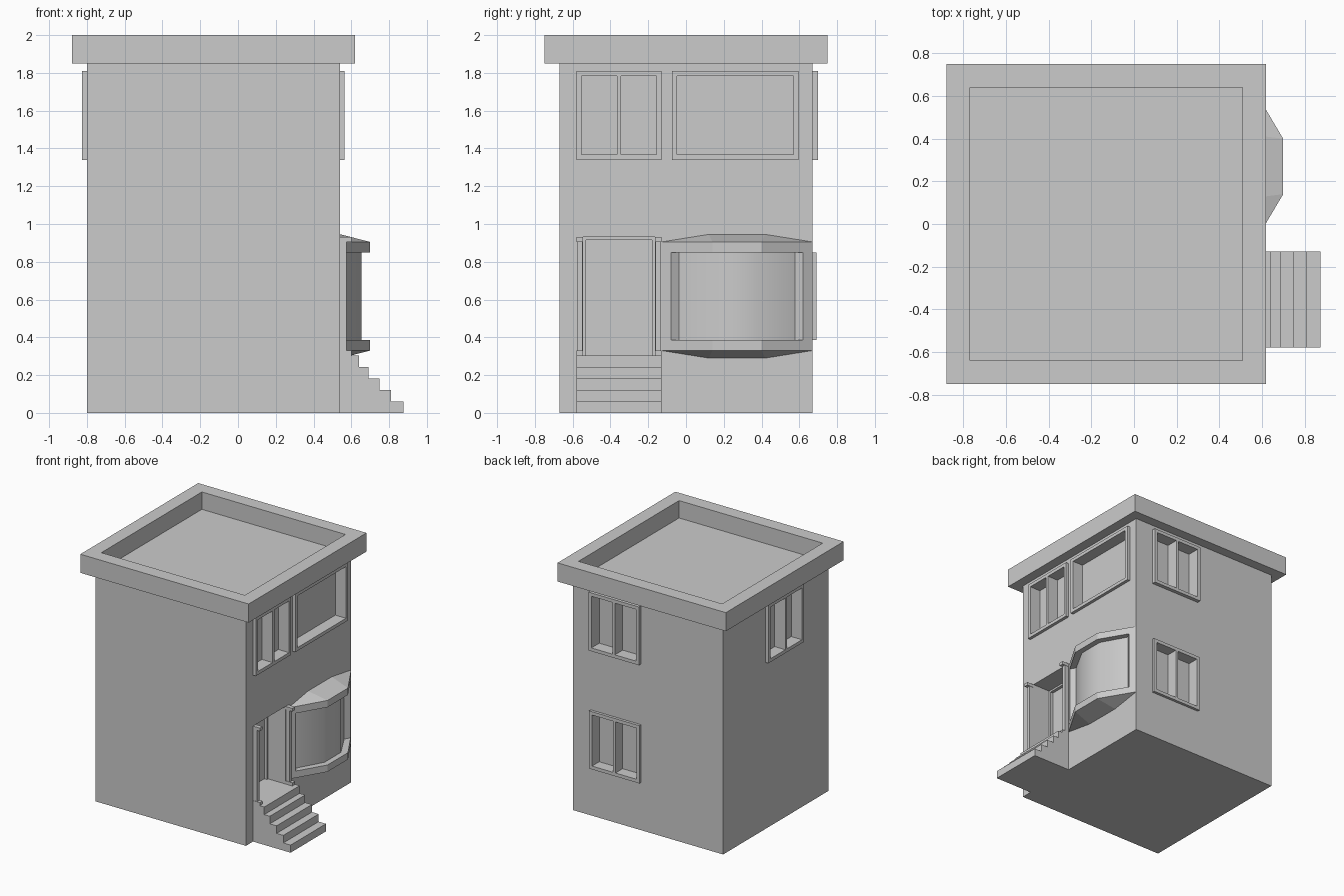
import bpy, bmesh, math

if "Cube" in bpy.data.objects:
    bpy.data.objects.remove(bpy.data.objects["Cube"])

X0, X1, Y = -0.80, 0.54, 0.67          # body side walls and half depth


def make(name, bm):
    bmesh.ops.recalc_face_normals(bm, faces=bm.faces)
    me = bpy.data.meshes.new(name)
    bm.to_mesh(me)
    bm.free()
    ob = bpy.data.objects.new(name, me)
    bpy.context.collection.objects.link(ob)
    return ob


def add_box(bm, x, y, z):
    (xa, xb), (ya, yb), (za, zb) = sorted(x), sorted(y), sorted(z)
    vs = bmesh.ops.create_cube(bm, size=1)["verts"]
    for v in vs:
        v.co = (xb if v.co.x > 0 else xa, yb if v.co.y > 0 else ya, zb if v.co.z > 0 else za)


def boxes(name, items):
    bm = bmesh.new()
    for it in items:
        add_box(bm, *it)
    return make(name, bm)


def loft(name, rings):
    """Closed solid through equal-length rings of points."""
    bm = bmesh.new()
    rows = [[bm.verts.new(p) for p in r] for r in rings]
    n = len(rows[0])
    for a, b in zip(rows, rows[1:]):
        for i in range(n):
            bm.faces.new((a[i], a[(i + 1) % n], b[(i + 1) % n], b[i]))
    bm.faces.new(rows[0])
    bm.faces.new(rows[-1])
    return make(name, bm)


def prism(name, outline, z0, z1):
    return loft(name, [[(x, y, z) for x, y in outline] for z in (z0, z1)])


def cut(ob, items):
    cutter = boxes("cutter", items)
    cutter.hide_render = True
    m = ob.modifiers.new("cut", "BOOLEAN")
    m.operation, m.solver, m.object = "DIFFERENCE", "EXACT", cutter
    bpy.context.view_layer.objects.active = ob
    bpy.ops.object.modifier_apply(modifier=m.name)
    bpy.data.objects.remove(cutter)


# Wall-local box: u along the wall, n outwards, v up
WALL = {
    "right": lambda u, n, v: ([X1 + k for k in n], u, v),
    "left": lambda u, n, v: ([X0 - k for k in n], u, v),
    "back": lambda u, n, v: (u, [Y + k for k in n], v),
}
openings = []


def window(name, side, u0, u1, v0, v1, double=True, out=0.025, b=0.027):
    w, n = WALL[side], (-0.005, out)
    bars = [w((u0, u0 + b), n, (v0, v1)), w((u1 - b, u1), n, (v0, v1)),
            w((u0 + b, u1 - b), n, (v0, v0 + b)), w((u0 + b, u1 - b), n, (v1 - b, v1))]
    edges = [u0 + b, u1 - b]
    if double:
        c = (u0 + u1) / 2
        bars.append(w((c - 0.011, c + 0.011), n, (v0 + b, v1 - b)))
        edges = [u0 + b, c - 0.011, c + 0.011, u1 - b]
    boxes(name, bars)
    for a, c in zip(edges[::2], edges[1::2]):
        openings.append(w((a, c), (-0.07, 0.1), (v0 + b, v1 - b)))


# Windows
window("right_double_window", "right", -0.58, -0.13, 1.34, 1.81)
window("right_wide_window", "right", -0.075, 0.595, 1.34, 1.81, double=False)
window("left_window", "left", -0.325, 0.13, 1.34, 1.81)
window("back_upper_window", "back", -0.07, 0.38, 1.34, 1.81, out=0.03)
window("back_lower_window", "back", -0.07, 0.38, 0.385, 0.85, out=0.022)

# Body with window recesses and entrance alcove
openings.append(((0.36, 0.7), (-0.545, -0.165), (0.305, 0.93)))
body = boxes("body", [((X0, X1), (-Y, Y), (0, 1.85))])
cut(body, openings)

# Flat roof with parapet
roof = boxes("roof", [((-0.88, 0.62), (-0.75, 0.75), (1.85, 2.0))])
cut(roof, [((-0.77, 0.51), (-0.64, 0.64), (1.86, 2.2))])

# Door frame at the back of the alcove
boxes("door_frame", [((0.355, 0.385), (-0.545, -0.53), (0.305, 0.93)),
                     ((0.355, 0.385), (-0.18, -0.165), (0.305, 0.93)),
                     ((0.355, 0.385), (-0.53, -0.18), (0.915, 0.93))])

# Entrance columns with base and cap
for name, c in (("left_column", -0.5625), ("right_column", -0.1475)):
    boxes(name, [((0.53, 0.575), (c - 0.015, c + 0.015), (0.33, 0.905)),
                 ((0.53, 0.60), (c - 0.0175, c + 0.0175), (0.305, 0.33)),
                 ((0.53, 0.60), (c - 0.0175, c + 0.0175), (0.905, 0.93))])

# Steps as one stair profile
prof = [(X1, 0)]
treads = [0.875, 0.81, 0.75, 0.69, 0.64]
for i, x in enumerate(treads):
    prof += [(x, 0.061 * i), (x, 0.061 * (i + 1))]
prof.append((X1, 0.305))
loft("steps", [[(x, y, z) for x, z in prof] for y in (-0.58, -0.13)])

# Bay window: bands, jambs, glass, sloped cap and underside
bay = [(X1, -0.13), (0.70, 0.14), (0.70, 0.40), (X1, 0.67)]
prism("bay_lower_band", bay, 0.33, 0.385)
prism("bay_upper_band", bay, 0.85, 0.905)
glass = prism("bay_glass", [(X1, -0.042), (0.655, 0.165), (0.655, 0.375), (X1, 0.582)], 0.385, 0.85)
for s, name in ((1, "bay_left_jamb"), (-1, "bay_right_jamb")):
    jamb = [(X1, -0.13), (0.57, -0.08), (X1, -0.03)]
    prism(name, [(x, 0.27 + s * (y - 0.27)) for x, y in jamb], 0.385, 0.85)
for name, z0, z1 in (("bay_roof", 0.905, 0.945), ("bay_underside", 0.33, 0.29)):
    tip = [(X1, 0.12), (X1 + 0.003, 0.12), (X1 + 0.003, 0.42), (X1, 0.42)]
    loft(name, [[(x, y, z0) for x, y in bay], [(x, y, z1) for x, y in tip]])

# Smooth glass bends
bpy.ops.object.select_all(action="DESELECT")
glass.select_set(True)
bpy.context.view_layer.objects.active = glass
bpy.ops.object.shade_smooth_by_angle(angle=math.radians(65))
